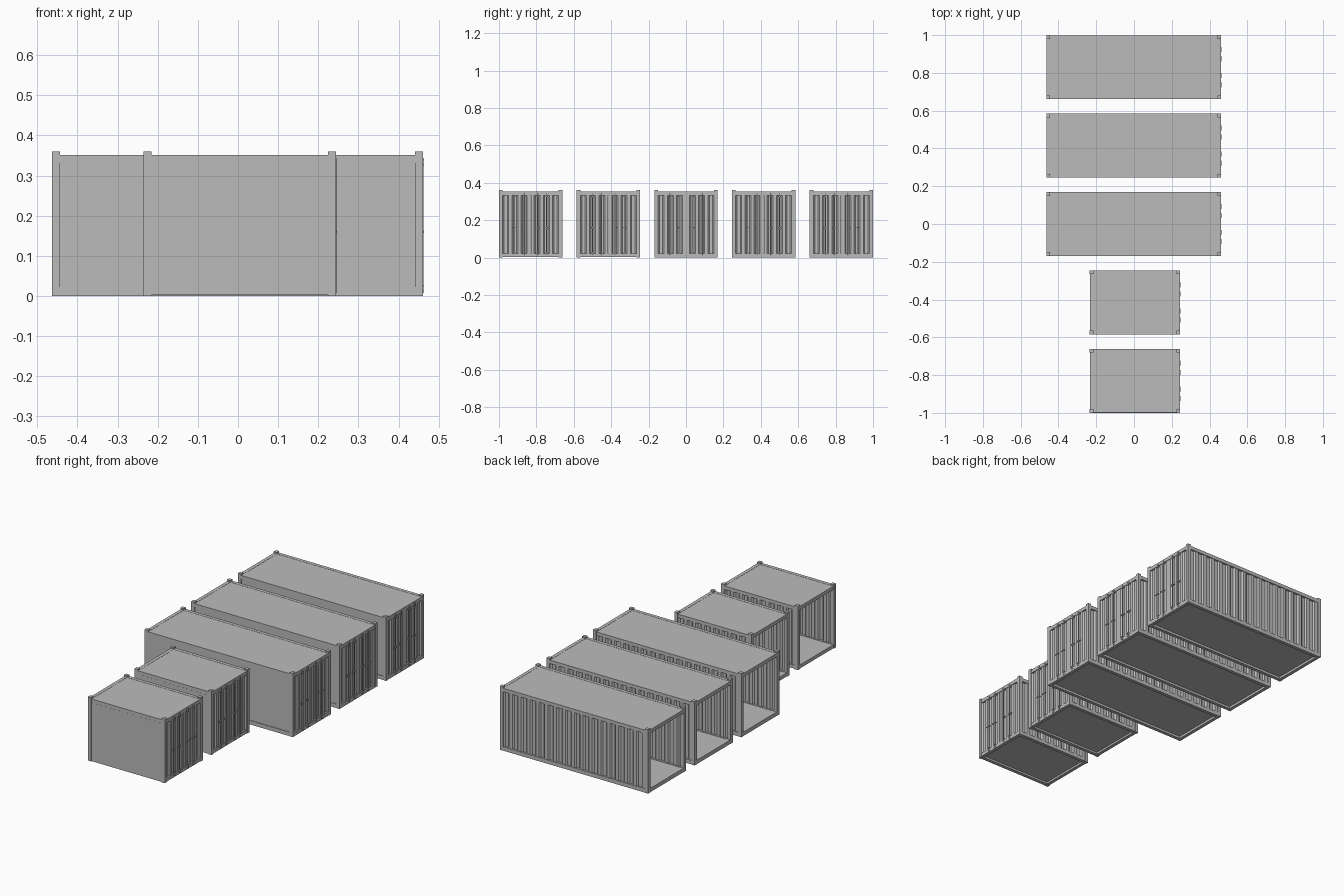
import bpy
import bmesh
from mathutils import Matrix, Vector

cube = bpy.data.objects.get("Cube")
if cube:
    bpy.data.objects.remove(cube, do_unlink=True)

grey = bpy.data.materials.new("container grey")
grey.use_nodes = True
colour = (0.5, 0.5, 0.5, 1)
grey.diffuse_color = colour
grey.node_tree.nodes["Principled BSDF"].inputs["Base Color"].default_value = colour

WIDTH, SPACING = 0.339, 0.4153
BODY_TOP, POST_TOP = 0.352, 0.36
POST, RAIL = 0.02, 0.02
HALF = WIDTH / 2


def box(bm, x0, x1, y0, y1, z0, z1):
    centre = Vector((x0 + x1, y0 + y1, z0 + z1)) / 2
    size = Matrix.Diagonal((x1 - x0, y1 - y0, z1 - z0, 1))
    bmesh.ops.create_cube(bm, size=1, matrix=Matrix.Translation(centre) @ size)


def rod(bm, x, y, z0, z1, radius):
    bmesh.ops.create_cone(bm, cap_ends=True, segments=8, radius1=radius, radius2=radius,
                          depth=z1 - z0, matrix=Matrix.Translation((x, y, (z0 + z1) / 2)))


def ribs(start, end, count, depth):
    """Trapezoid wave from start to end, as (distance, depth) pairs."""
    pitch = (end - start) / count
    points = []
    for i in range(count):
        s = start + i * pitch
        points += [(s, 0), (s + pitch * 0.35, 0), (s + pitch * 0.5, depth), (s + pitch * 0.85, depth)]
    return points + [(end, 0)]


def prism(bm, outline, z0, z1):
    low = [bm.verts.new((x, y, z0)) for x, y in outline]
    high = [bm.verts.new((x, y, z1)) for x, y in outline]
    bm.faces.new(low)
    bm.faces.new(high)
    for i in range(len(low)):
        j = (i + 1) % len(low)
        bm.faces.new((low[i], low[j], high[j], high[i]))


def finish(bm, name, y):
    bmesh.ops.recalc_face_normals(bm, faces=bm.faces[:])
    mesh = bpy.data.meshes.new(name)
    bm.to_mesh(mesh)
    bm.free()
    mesh.materials.append(grey)
    obj = bpy.data.objects.new(name, mesh)
    obj.location.y = y
    bpy.context.collection.objects.link(obj)


def container(label, x0, x1, y, long):
    base = 0 if long else 0.002
    inner0, inner1 = x0 + POST, x1 - POST

    # corner posts with rails between them
    bm = bmesh.new()
    for side in (-1, 1):
        outer, inner = sorted((side * HALF, side * (HALF - POST)))
        for px in (x0, inner1):
            box(bm, px, px + POST, outer, inner, 0, POST_TOP)
        rail = sorted((side * (HALF - 0.001), side * (HALF - POST)))
        box(bm, inner0, inner1, *rail, base, RAIL + 0.002)
        box(bm, inner0, inner1, *rail, BODY_TOP - RAIL, BODY_TOP)
    for a, b in ((x0 + 0.001, inner0), (inner1, x1 - 0.001)):
        box(bm, a, b, POST - HALF, HALF - POST, base, RAIL + 0.002)
        box(bm, a, b, POST - HALF, HALF - POST, BODY_TOP - RAIL, BODY_TOP)
    finish(bm, label + " frame", y)

    # roof and floor sheets
    bm = bmesh.new()
    box(bm, inner0, inner1, POST - HALF, HALF - POST, BODY_TOP - 0.006, BODY_TOP - 0.001)
    finish(bm, label + " roof", y)
    bm = bmesh.new()
    box(bm, inner0, inner1, POST - HALF, HALF - POST, 0.013, RAIL)
    finish(bm, label + " floor", y)

    # side walls: ribbed on the back, flat outside on the front
    face = HALF - 0.004
    wave = ribs(inner0, inner1, 16 if long else 8, 0.008)
    bm = bmesh.new()
    back = [(s, face - d) for s, d in wave]
    back += [(s, face - d - 0.003) for s, d in reversed(wave)]
    prism(bm, back, RAIL, BODY_TOP - RAIL)
    finish(bm, label + " back wall", y)
    bm = bmesh.new()
    front = [(inner0, -face), (inner1, -face)]
    front += [(s, -face + 0.003 + d) for s, d in reversed(wave)]
    prism(bm, front, RAIL, BODY_TOP - RAIL)
    if not long:
        box(bm, inner0, inner1, -HALF + 0.0005, -HALF + 0.004, base, BODY_TOP - RAIL)
    finish(bm, label + " front wall", y)

    # pair of ribbed doors
    for side, name in ((-1, " front door"), (1, " back door")):
        bm = bmesh.new()
        wave = ribs(0.001, HALF - POST, 3, 0.007)
        outline = [(x1 - 0.004 - d, side * s) for s, d in wave]
        outline += [(x1 - 0.007 - d, side * s) for s, d in reversed(wave)]
        prism(bm, outline, RAIL, BODY_TOP - RAIL)
        finish(bm, label + name, y)

    # locking rods, brackets and handles
    bm = bmesh.new()
    for side in (-1, 1):
        for offset in (0.036, 0.085):
            ry = side * offset
            rod(bm, x1 - 0.001, ry, 0.008, BODY_TOP - 0.008, 0.0025)
            for z in (0.012, 0.025, 0.16, BODY_TOP - 0.025, BODY_TOP - 0.012):
                box(bm, x1 - 0.006, x1 + 0.003, ry - 0.005, ry + 0.005, z - 0.003, z + 0.003)
            grip = sorted((ry, ry + side * 0.022))
            box(bm, x1 - 0.001, x1 + 0.002, *grip, 0.158, 0.162)
    finish(bm, label + " door hardware", y)


# two short and three long containers in a row
for i in range(5):
    long = i > 1
    ends = (-0.464, 0.461) if long else (-0.235, 0.244)
    container(("long" if long else "short") + " container " + str(i + 1),
              ends[0], ends[1], (i - 2) * SPACING, long)
